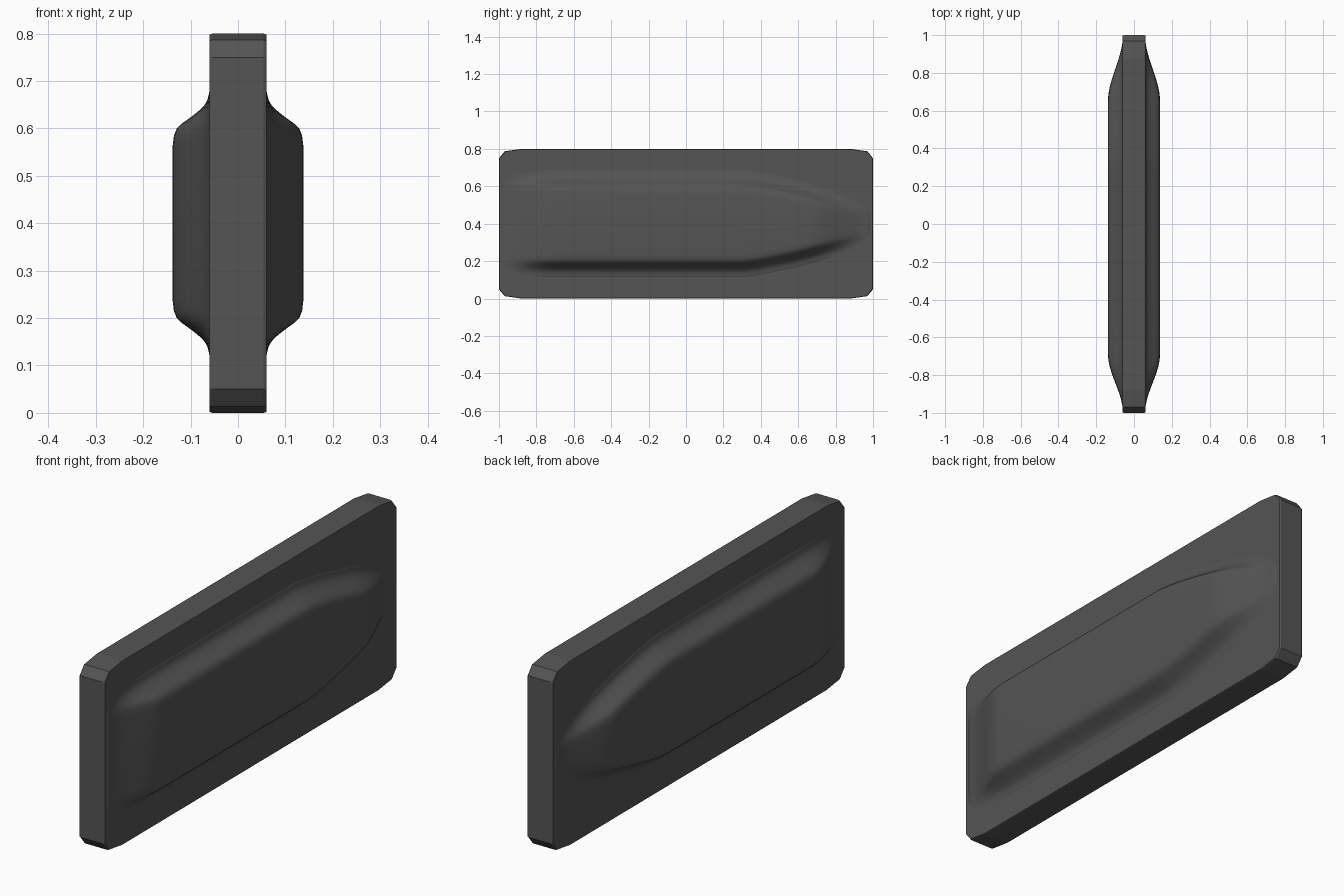
import bpy, bmesh

if "Cube" in bpy.data.objects:
    bpy.data.objects.remove(bpy.data.objects["Cube"])

grey = bpy.data.materials.new("dark_grey")
grey.diffuse_color = (0.09, 0.09, 0.09, 1)
grey.use_nodes = True
grey.node_tree.nodes["Principled BSDF"].inputs["Base Color"].default_value = grey.diffuse_color

MID_Z = 0.4


def make_object(name, bm):
    bmesh.ops.recalc_face_normals(bm, faces=bm.faces)
    mesh = bpy.data.meshes.new(name)
    bm.to_mesh(mesh)
    bm.free()
    mesh.materials.append(grey)
    obj = bpy.data.objects.new(name, mesh)
    bpy.context.collection.objects.link(obj)
    return obj


def loft(name, rings):
    """Skin closed rings of equal length and cap both ends."""
    bm = bmesh.new()
    rows = [[bm.verts.new(p) for p in ring] for ring in rings]
    n = len(rows[0])
    for a, b in zip(rows, rows[1:]):
        for i in range(n):
            j = (i + 1) % n
            bm.faces.new((a[i], a[j], b[j], b[i]))
    bm.faces.new(rows[0])
    bm.faces.new(rows[-1])
    return make_object(name, bm)


# Flat slab with clipped corners and a fine edge bevel
corner = [(1.0, 0.35), (0.97, 0.387), (0.88, 0.4)]
outline = (corner + [(-y, z) for y, z in reversed(corner)]
           + [(-y, -z) for y, z in corner] + [(y, -z) for y, z in reversed(corner)])
slab = loft("slab", [[(x * k, y - (0.003 if inset and y > 0 else -0.003 if inset else 0),
                       MID_Z + z * (0.995 if inset else 1))
                      for y, z in outline]
                     for x, k, inset in ((-0.06, 1, True), (-0.054, 1, False),
                                         (0.054, 1, False), (0.06, 1, True))])


# Raised swelling on both broad sides, narrowing towards the back
def fall(y):
    start = 0.65 if y > 0 else 0.69
    t = min(1, max(0, (abs(y) - start) / (0.995 - start)))
    return 1 - t * t * (3 - 2 * t)


def half_width(y):
    t = min(1, max(0, (y - 0.3) / 0.65))
    return 0.22 - 0.152 * t ** 1.3


shoulder = [(0.075, 0), (0.055, 0.02), (0.04, 0.07), (0.03, 0.14), (0.02, 0.26),
            (0.01, 0.41), (0, 0.58), (-0.01, 0.76), (-0.02, 0.89), (-0.035, 0.965), (-0.058, 1)]
stations = ([-0.995 + 0.305 * i / 10 for i in range(11)] + [-0.3, 0.1, 0.25]
            + [0.3 + 0.695 * i / 24 for i in range(25)])
rings = []
for y in stations:
    top = [(0.0592 + 0.0788 * fall(y) * g, half_width(y) + d) for d, g in shoulder]
    side = top + [(x, -z) for x, z in reversed(top)]
    rings.append([(x, y, MID_Z + z) for x, z in side]
                 + [(-x, y, MID_Z + z) for x, z in reversed(side)])
swelling = loft("side_swelling", rings)
for face in swelling.data.polygons:
    face.use_smooth = True
